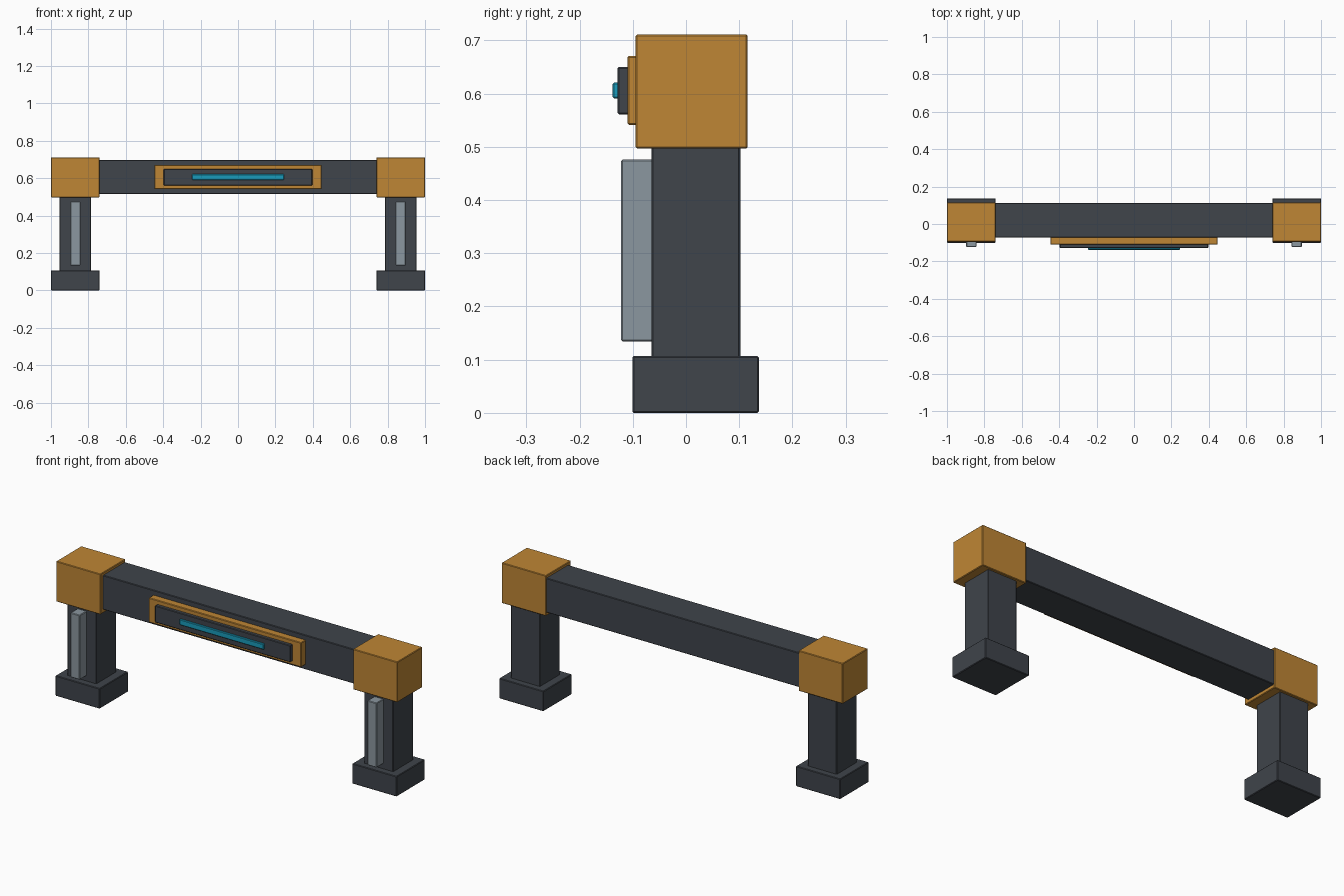
import bpy, bmesh

if "Cube" in bpy.data.objects:
    bpy.data.objects.remove(bpy.data.objects["Cube"])


def material(name, rgb):
    m = bpy.data.materials.new(name)
    m.diffuse_color = (*rgb, 1)
    m.use_nodes = True
    m.node_tree.nodes["Principled BSDF"].inputs["Base Color"].default_value = m.diffuse_color
    return m


DARK = material("dark_metal", (0.050, 0.058, 0.070))
ORANGE = material("orange_paint", (0.52, 0.24, 0.035))
STEEL = material("steel", (0.26, 0.31, 0.35))
CYAN = material("cyan_light", (0.01, 0.33, 0.50))


def box(name, x, y, z, mat, bevel=0.003):
    """Lightly bevelled box from (min, max) ranges on each axis."""
    bm = bmesh.new()
    bmesh.ops.create_cube(bm, size=1)
    for v in bm.verts:
        v.co = [(r[0] + r[1]) / 2 + c * (r[1] - r[0]) for r, c in zip((x, y, z), v.co)]
    bmesh.ops.bevel(bm, geom=bm.edges[:], offset=bevel, segments=1, affect='EDGES')
    me = bpy.data.meshes.new(name)
    bm.to_mesh(me)
    bm.free()
    me.materials.append(mat)
    ob = bpy.data.objects.new(name, me)
    bpy.context.collection.objects.link(ob)
    return ob


def span(centre, width):
    return (centre - width / 2, centre + width / 2)


# Legs: foot, column, front strip and corner block on each side
for side, s in (("left", -1), ("right", 1)):
    cx = s * 0.87
    box(side + "_foot", span(cx, 0.26), (-0.101, 0.137), (0, 0.107), DARK)
    box(side + "_column", span(cx, 0.17), (-0.065, 0.102), (0.09, 0.51), DARK)
    box(side + "_column_strip", span(cx, 0.054), (-0.122, -0.06), (0.134, 0.476), STEEL)
    box(side + "_corner_block", span(cx, 0.26), (-0.095, 0.116), (0.497, 0.711), ORANGE)

# Crossbeam between the corner blocks
box("crossbeam", (-0.76, 0.76), (-0.072, 0.112), (0.515, 0.697), DARK)

# Stacked front panel with light bar
box("panel_frame", (-0.447, 0.447), (-0.110, -0.065), (0.541, 0.671), ORANGE)
box("panel_plate", (-0.397, 0.397), (-0.129, -0.10), (0.561, 0.65), DARK)
box("light_bar", (-0.247, 0.247), (-0.138, -0.12), (0.591, 0.621), CYAN)
